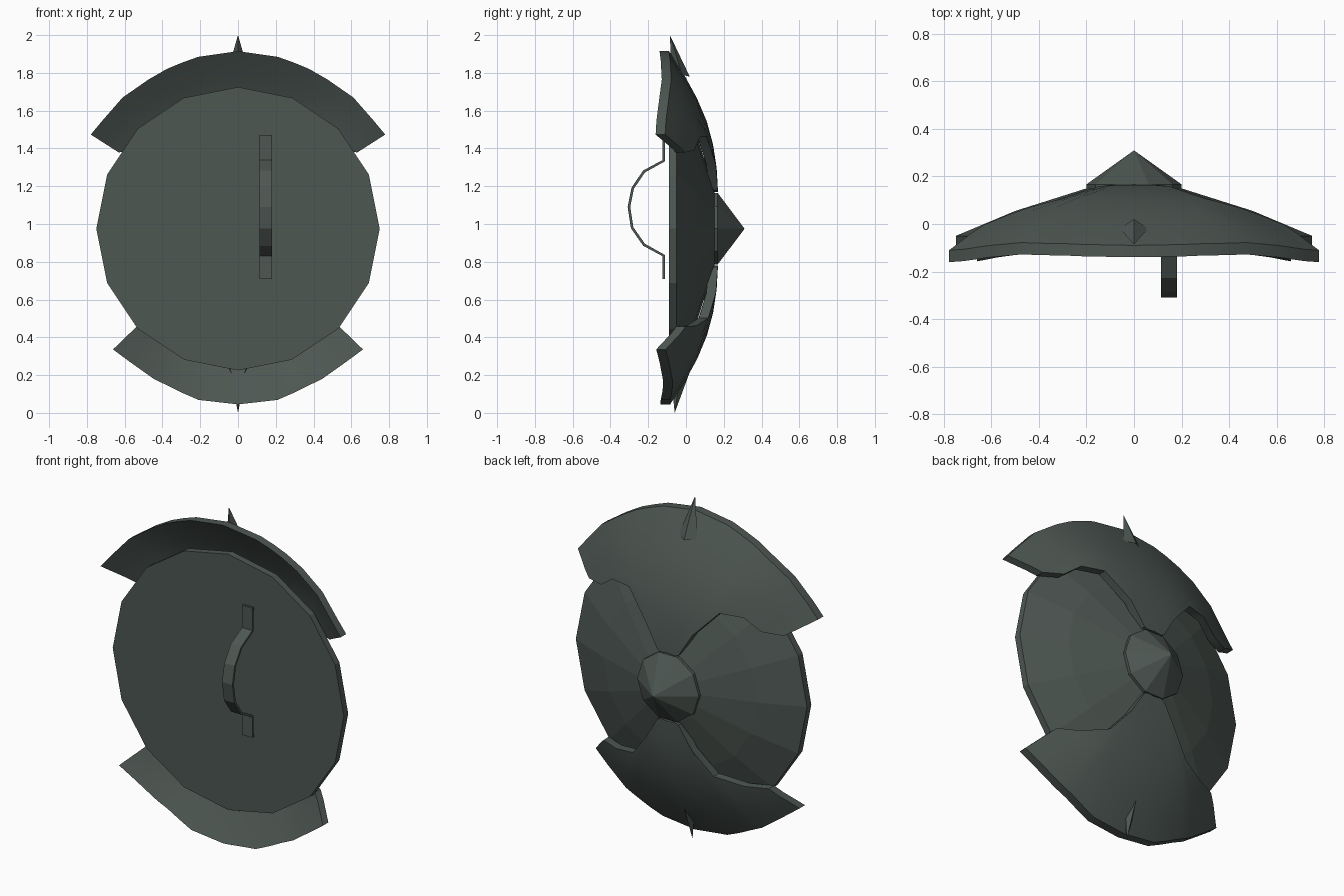
import bpy, bmesh, math

if "Cube" in bpy.data.objects:
    bpy.data.objects.remove(bpy.data.objects["Cube"])

CZ = 0.975  # height of the shield centre
mat = bpy.data.materials.new("dark green grey metal")
mat.diffuse_color = (0.075, 0.095, 0.085, 1)
mat.use_nodes = True
mat.node_tree.nodes["Principled BSDF"].inputs["Base Color"].default_value = mat.diffuse_color


def make(name, verts, faces, smooth=None):
    me = bpy.data.meshes.new(name)
    me.from_pydata(verts, [], faces)
    bm = bmesh.new()
    bm.from_mesh(me)
    bmesh.ops.recalc_face_normals(bm, faces=bm.faces)
    bm.to_mesh(me)
    bm.free()
    me.materials.append(mat)
    ob = bpy.data.objects.new(name, me)
    bpy.context.collection.objects.link(ob)
    if smooth:
        bpy.ops.object.select_all(action='DESELECT')
        ob.select_set(True)
        bpy.context.view_layer.objects.active = ob
        bpy.ops.object.shade_smooth_by_angle(angle=math.radians(smooth))
    return ob


def polar(r, a, y):
    a = math.radians(a)
    return (r * math.cos(a), y, CZ + r * math.sin(a))


def lerp_table(t, x):
    for (x0, y0), (x1, y1) in zip(t, t[1:]):
        if x <= x1:
            return y0 + (y1 - y0) * (x - x0) / (x1 - x0)
    return t[-1][1]


def lathe(name, n, profile, tip_y, smooth=None):
    """Turn (radius, y) rings about the y axis, closed by a flat back and a tip."""
    verts = [polar(r, 360 * i / n, y) for r, y in profile for i in range(n)]
    faces = [tuple(range(n))]
    for k in range(len(profile) - 1):
        for i in range(n):
            j = (i + 1) % n
            faces.append((k * n + i, k * n + j, (k + 1) * n + j, (k + 1) * n + i))
    verts.append((0, tip_y, CZ))
    last = (len(profile) - 1) * n
    faces += [(last + i, last + (i + 1) % n, len(verts) - 1) for i in range(n)]
    return make(name, verts, faces, smooth)


# Main disc and pointed boss
lathe("shield_disc", 16, [(0.75, -0.09), (0.75, -0.05), (0.5, 0.055), (0.2, 0.15)], 0.16)
lathe("centre_boss", 10, [(0.2, 0.14), (0.2, 0.167)], 0.31)

# Raised plates: outer surface height by radius
SURF = [(0.185, 0.17), (0.36, 0.16), (0.42, 0.15), (0.535, 0.12), (0.635, 0.09),
        (0.705, 0.05), (0.8, 0.0), (0.9, -0.065), (0.94, -0.09)]
RINGS = 6


def plate(name, sign, cols):
    """cols: (angle, inner radius, outer radius, drop) from one end to the middle."""
    full = cols + [(180 - a, i, o, d) for a, i, o, d in reversed(cols[:-1])]
    verts, faces = [], []
    for layer in (0, 1):
        for a, ri, ro, drop in full:
            for k in range(RINGS + 1):
                r = ri + (ro - ri) * k / RINGS
                verts.append(polar(r, sign * a, lerp_table(SURF, r) - drop - 0.05 * layer))
    n, m = len(full), RINGS + 1
    off = n * m
    for c in range(n - 1):
        for k in range(RINGS):
            q = (c * m + k, c * m + k + 1, (c + 1) * m + k + 1, (c + 1) * m + k)
            faces += [q, tuple(v + off for v in q)]
        for k in (0, RINGS):  # inner and outer rims
            a, b = c * m + k, (c + 1) * m + k
            faces.append((a, b, b + off, a + off))
    for c in (0, n - 1):  # end walls
        for k in range(RINGS):
            a = c * m + k
            faces.append((a, a + 1, a + 1 + off, a + off))
    make(name, verts, faces, 35)


plate("upper_plate", 1, [
    (32.6, 0.75, 0.925, 0.03), (38.6, 0.665, 0.918, 0.03), (48.7, 0.645, 0.925, 0.01),
    (59, 0.57, 0.921, 0), (66, 0.37, 0.926, 0), (71.5, 0.215, 0.928, 0),
    (77, 0.2, 0.934, 0), (90, 0.2, 0.94, 0)])
plate("lower_plate", -1, [
    (44, 0.745, 0.92, 0.03), (51, 0.66, 0.908, 0.02), (61, 0.54, 0.912, 0),
    (66, 0.37, 0.91, 0), (71.5, 0.215, 0.918, 0), (77, 0.2, 0.93, 0), (90, 0.2, 0.93, 0)])


# Spikes at the top and bottom
def spike(name, tip, foot, side, back):
    verts = [(0, *tip), (0, *foot), (side[0], *side[1:]), (0, *back), (-side[0], *side[1:])]
    make(name, verts, [(0, 1, 2), (0, 2, 3), (0, 3, 4), (0, 4, 1), (1, 2, 3, 4)])


spike("top_spike", (-0.085, 2.0), (0.02, 1.78), (0.06, -0.02, 1.79), (-0.08, 1.86))
spike("bottom_spike", (-0.06, 0.0), (0.04, 0.27), (0.05, -0.02, 0.26), (-0.07, 0.1))

# Strap handle: (y, z) path with a thin flat section
path = [(-0.118, 1.47), (-0.118, 1.335), (-0.222, 1.278), (-0.282, 1.19), (-0.302, 1.09),
        (-0.285, 0.98), (-0.222, 0.89), (-0.118, 0.833), (-0.118, 0.71)]
verts, faces = [], []
for i, (y, z) in enumerate(path):
    p, q = path[max(i - 1, 0)], path[min(i + 1, len(path) - 1)]
    ty, tz = q[0] - p[0], q[1] - p[1]
    ln = math.hypot(ty, tz)
    ny, nz = tz / ln * 0.007, -ty / ln * 0.007
    verts += [(0.113, y + ny, z + nz), (0.18, y + ny, z + nz),
              (0.18, y - ny, z - nz), (0.113, y - ny, z - nz)]
for i in range(len(path) - 1):
    for k in range(4):
        j = (k + 1) % 4
        faces.append((i * 4 + k, i * 4 + j, i * 4 + 4 + j, i * 4 + 4 + k))
e = len(verts)
faces += [(0, 1, 2, 3), (e - 4, e - 3, e - 2, e - 1)]
make("strap_handle", verts, faces)
